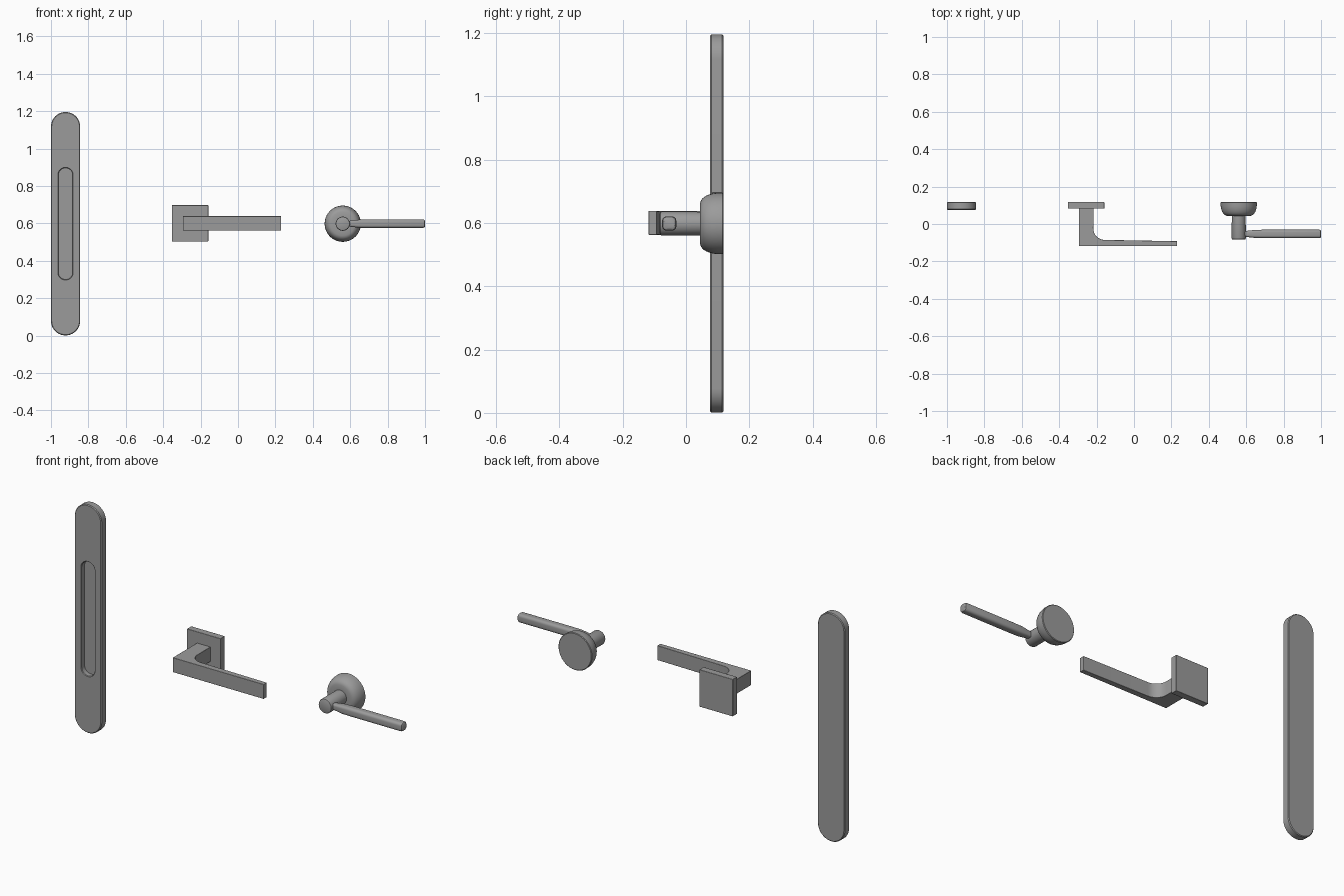
import bpy, bmesh
from math import pi, sin, cos
from mathutils import Vector

old = bpy.data.objects.get("Cube")
if old:
    bpy.data.objects.remove(old)

steel = bpy.data.materials.new("satin_grey")
steel.use_nodes = True
GREY = (0.33, 0.33, 0.33, 1)
steel.diffuse_color = GREY
steel.node_tree.nodes["Principled BSDF"].inputs["Base Color"].default_value = GREY

MID = 0.598   # shared height of the handles
BACK = 0.118  # mounting plane


def finish(name, bm, bevel=0, smooth=True):
    """Turn a bmesh into a finished object with optional edge rounding."""
    bmesh.ops.recalc_face_normals(bm, faces=bm.faces)
    mesh = bpy.data.meshes.new(name)
    bm.to_mesh(mesh)
    bm.free()
    ob = bpy.data.objects.new(name, mesh)
    bpy.context.collection.objects.link(ob)
    mesh.materials.append(steel)
    if bevel:
        mod = ob.modifiers.new("soft_edges", "BEVEL")
        mod.width, mod.segments, mod.limit_method = bevel, 2, "ANGLE"
        mod.angle_limit = 0.7
    if smooth:
        bpy.ops.object.select_all(action="DESELECT")
        ob.select_set(True)
        bpy.context.view_layer.objects.active = ob
        bpy.ops.object.shade_smooth_by_angle(angle=0.6)
    return ob


def loft(bm, rings, start_cap=True, end_cap=True):
    """Skin a list of equally sized closed rings."""
    loops = [[bm.verts.new(p) for p in ring] for ring in rings]
    n = len(loops[0])
    for a, b in zip(loops, loops[1:]):
        for i in range(n):
            j = (i + 1) % n
            bm.faces.new((a[i], a[j], b[j], b[i]))
    if start_cap:
        bm.faces.new(loops[0])
    if end_cap:
        bm.faces.new(loops[-1])


def rounded_rect(w, h, r, steps=4):
    """Half-width, half-height, corner radius -> 2D outline."""
    pts = []
    for k, (sx, sy) in enumerate([(1, 1), (-1, 1), (-1, -1), (1, -1)]):
        for i in range(steps + 1):
            a = (k + i / steps) * pi / 2
            pts.append((sx * (w - r) + r * cos(a), sy * (h - r) + r * sin(a)))
    return pts


def lathe(name, profile, x, segments=40):
    """Revolve (radius, y) pairs about the y direction."""
    bm = bmesh.new()
    turns = [2 * pi * i / segments for i in range(segments)]
    loft(bm, [[(x + r * cos(a), y, MID + r * sin(a)) for a in turns] for r, y in profile])
    return finish(name, bm)


# Sliding door pull: long rounded plate with a recessed finger slot
def pull_ring(w, h, r, y):
    return [(-0.922 + u, y, MID + v) for u, v in rounded_rect(w, h, r, 10)]


bm = bmesh.new()
loft(bm, [
    pull_ring(0.074, 0.593, 0.073, BACK),
    pull_ring(0.078, 0.597, 0.077, BACK - 0.004),
    pull_ring(0.078, 0.597, 0.077, 0.080),
    pull_ring(0.074, 0.593, 0.073, 0.076),
    pull_ring(0.041, 0.301, 0.040, 0.076),
    pull_ring(0.038, 0.298, 0.037, 0.079),
    pull_ring(0.038, 0.298, 0.037, 0.103),
])
finish("pull_plate", bm)

# Square rose
bm = bmesh.new()
bmesh.ops.create_cube(bm, size=1)
bmesh.ops.scale(bm, vec=(0.194, 0.036, 0.194), verts=bm.verts)
bmesh.ops.translate(bm, vec=(-0.256, BACK - 0.018, MID + 0.002), verts=bm.verts)
finish("square_rose", bm, 0.002)

# Flat lever: L-shaped profile with a curved inner corner
R = 0.06
fillet = [(-0.217 + R * (1 - cos(a)), -0.085 + R * (1 - sin(a)))
          for a in [i * pi / 16 for i in range(9)]]
profile = [(-0.295, 0.09), (-0.295, -BACK), (0.231, -BACK), (0.231, -0.092)]
profile += fillet[::-1] + [(-0.217, 0.09)]
bm = bmesh.new()
loft(bm, [[(x, y, MID + 0.002 + s * 0.038) for x, y in profile] for s in (-1, 1)])
finish("flat_lever", bm, 0.0015)

# Round rose: shallow bowl
bowl = [(0.094, BACK), (0.097, BACK - 0.003)]
bowl += [(0.066 + 0.031 * cos(a), 0.108 - 0.062 * sin(a))
         for a in [i * pi / 16 for i in range(1, 8)]]
bowl += [(0.064, 0.044), (0.040, 0.044)]
lathe("round_rose", bowl, 0.56)

# Round neck with a softened front
lathe("round_neck", [(0.037, 0.06), (0.038, -0.076), (0.036, -0.081), (0.032, -0.083)], 0.56)

# Slim lever: rounded-square bar that narrows at the neck and rounds at the tip
bm = bmesh.new()
stations = [(0.565, 0.62), (0.597, 0.7), (0.65, 0.97), (0.70, 1), (0.99, 1), (0.997, 0.9), (1.0, 0.72)]
section = rounded_rect(0.0225, 0.0225, 0.014, 5)
loft(bm, [[(x, -0.053 + u * s, MID + v * s) for u, v in section] for x, s in stations])
finish("slim_lever", bm)
